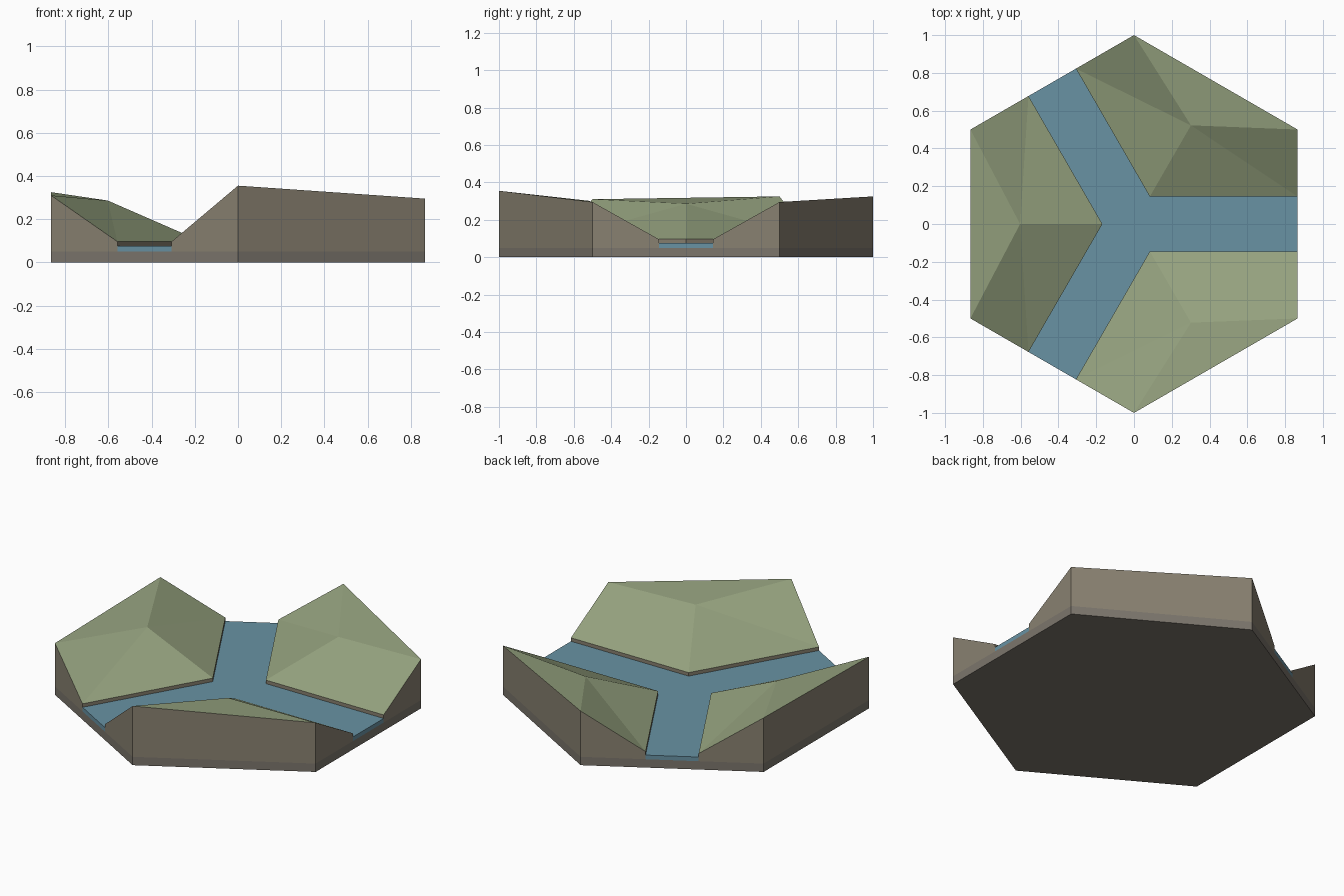
import bpy, bmesh
from math import cos, sin, radians, sqrt

if "Cube" in bpy.data.objects:
    bpy.data.objects.remove(bpy.data.objects["Cube"])

R = 1.0
APO = sqrt(3) / 2        # centre to flat side
W = 0.145                # half river width
Z_BASE, Z_WATER, Z_BANK = 0.05, 0.075, 0.096


def mat(name, col):
    m = bpy.data.materials.new(name)
    m.diffuse_color = (*col, 1)
    m.use_nodes = True
    m.node_tree.nodes["Principled BSDF"].inputs["Base Color"].default_value = m.diffuse_color
    return m


GRASS = mat("grass", (0.30, 0.36, 0.21))
EARTH = mat("earth", (0.25, 0.22, 0.165))
STONE = mat("stone", (0.20, 0.18, 0.15))
WATER = mat("water", (0.14, 0.29, 0.37))


def polar(r, deg):
    return (r * cos(radians(deg)), r * sin(radians(deg)))


def rot(x, y, deg):
    c, s = cos(radians(deg)), sin(radians(deg))
    return (x * c - y * s, x * s + y * c)


def solid(name, outline, z0, tops, mats, peak=None):
    """Upright solid over a counter-clockwise outline; the top fans to peak if given."""
    bm = bmesh.new()
    lo = [bm.verts.new((x, y, z0)) for x, y in outline]
    hi = [bm.verts.new((x, y, z)) for (x, y), z in zip(outline, tops)]
    n = len(outline)
    bm.faces.new(lo[::-1])
    for i in range(n):
        j = (i + 1) % n
        bm.faces.new((lo[i], lo[j], hi[j], hi[i]))
    if peak:
        p = bm.verts.new(peak)
        top = [bm.faces.new((hi[i], hi[(i + 1) % n], p)) for i in range(n)]
    else:
        top = [bm.faces.new(hi)]
    for f in top:
        f.material_index = len(mats) - 1
    me = bpy.data.meshes.new(name)
    bm.to_mesh(me)
    bm.free()
    ob = bpy.data.objects.new(name, me)
    for m in mats:
        me.materials.append(m)
    bpy.context.collection.objects.link(ob)
    return ob


# hexagonal base slab
solid("base_slab", [polar(R, 30 + 60 * i) for i in range(6)], 0, [Z_BASE] * 6, [STONE])

# three-armed river
river = []
for a in (0, 120, 240):
    river += [rot(APO, -W, a), rot(APO, W, a), polar(W / sin(radians(60)), a + 60)]
solid("river_water", river, Z_BASE, [Z_WATER] * 9, [WATER])

# three hills: direction, two outer corner heights, height of the inner point
for name, a, h1, h2, hp in (("hill_back", 60, 0.295, 0.325, 0.27),
                            ("hill_left", 180, 0.325, 0.31, 0.286),
                            ("hill_front", 300, 0.355, 0.295, 0.302)):
    outline = [polar(W / sin(radians(60)), a), rot(APO, W, a - 60),
               polar(R, a - 30), polar(R, a + 30), rot(APO, -W, a + 60)]
    solid(name, outline, Z_BASE, [Z_BANK, Z_BANK, h1, h2, Z_BANK],
          [EARTH, GRASS], peak=(*polar(0.603, a), hp))
